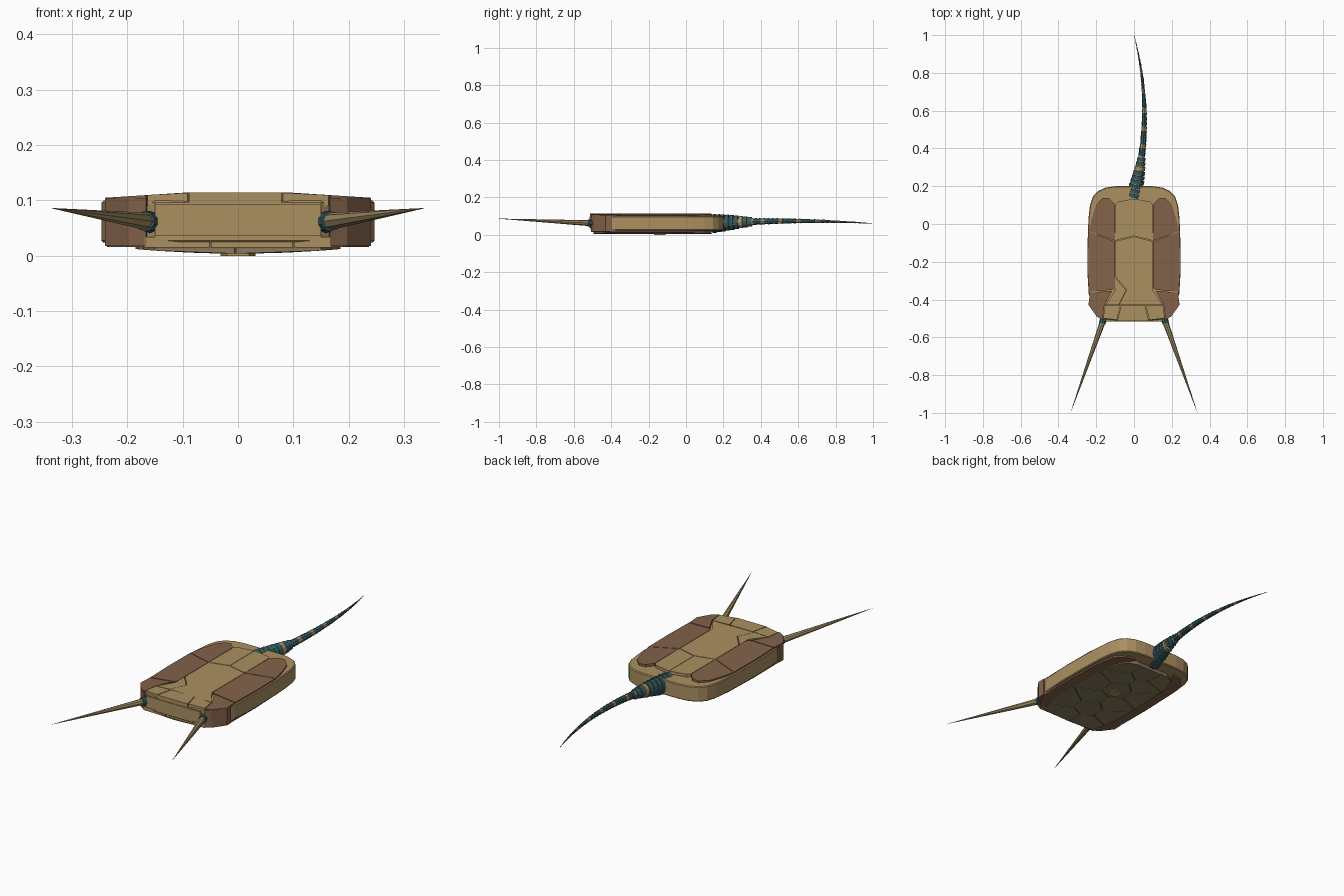
import bpy, bmesh, random
from mathutils import Vector, Matrix

if "Cube" in bpy.data.objects:
    bpy.data.objects.remove(bpy.data.objects["Cube"])


def material(name, rgb):
    m = bpy.data.materials.new(name)
    m.diffuse_color = (*rgb, 1)
    m.use_nodes = True
    m.node_tree.nodes["Principled BSDF"].inputs["Base Color"].default_value = m.diffuse_color
    return m


TAN = material("tan", (0.41, 0.28, 0.12))
BROWN = material("brown", (0.23, 0.125, 0.07))
UNDER = material("olive", (0.25, 0.2, 0.11))
TEAL = material("teal", (0.035, 0.11, 0.12))
HORN = material("horn", (0.36, 0.27, 0.13))


def finish(name, bm, mat):
    bmesh.ops.recalc_face_normals(bm, faces=bm.faces)
    me = bpy.data.meshes.new(name)
    bm.to_mesh(me)
    bm.free()
    me.materials.append(mat)
    ob = bpy.data.objects.new(name, me)
    bpy.context.collection.objects.link(ob)
    return ob


def slab(name, pts, low, high, mat, gap=0.0):
    """Polygon in plan, extruded between two heights (numbers or functions of x, y)."""
    pts = [Vector(p) for p in pts]
    c = sum(pts, Vector((0, 0))) / len(pts)
    pts = [p + (c - p).normalized() * gap for p in pts]
    bm = bmesh.new()
    rings = []
    for h in (low, high):
        rings.append([bm.verts.new((p.x, p.y, h(p.x, p.y) if callable(h) else h)) for p in pts])
    a, b = rings
    bm.faces.new(a)
    bm.faces.new(b)
    for i in range(len(a)):
        j = (i + 1) % len(a)
        bm.faces.new((a[i], a[j], b[j], b[i]))
    return finish(name, bm, mat)


def add_cone(bm, p0, p1, r0, r1, seg=10, tall=1.0):
    p0, p1 = Vector(p0), Vector(p1)
    d = p1 - p0
    m = (Matrix.Translation((p0 + p1) / 2) @ d.to_track_quat('Z', 'Y').to_matrix().to_4x4()
         @ Matrix.Diagonal((1, tall, 1, 1)))
    bmesh.ops.create_cone(bm, cap_ends=True, segments=seg, radius1=r0, radius2=r1,
                          depth=d.length, matrix=m)


def mirrored(pts, s):
    return [(s * x, y) for x, y in pts]


def dome(x, y):
    return 0.114 - max(0, abs(x) - 0.1) * 0.065


def belly(x, y):
    return 0.004 + 0.24 * x * x


# Body with rounded marginal wall
half = [(0.1, 0.2), (0.15, 0.193), (0.19, 0.175), (0.218, 0.145), (0.233, 0.1), (0.241, 0.03),
        (0.246, -0.1), (0.247, -0.25), (0.24, -0.37), (0.22, -0.43), (0.19, -0.47),
        (0.15, -0.505), (0.1, -0.51)]
outline = half + mirrored(half, -1)[::-1]
body = slab("body_wall", outline, 0.024, 0.1, TAN)
bev = body.modifiers.new("bevel", 'BEVEL')
bev.width = 0.004
bev.segments = 1
bev.limit_method = 'ANGLE'
bev.angle_limit = 1.0

# Central top plates
centre = {
    "rear_plate_left": [(-0.1, 0.105), (-0.085, 0.12), (0, 0.135), (0, -0.065), (-0.1, -0.09)],
    "rear_plate_right": [(0.1, 0.105), (0.085, 0.12), (0, 0.135), (0, -0.065), (0.1, -0.09)],
    "middle_plate": [(-0.1, -0.09), (0, -0.065), (0.1, -0.09), (0.1, -0.35), (0.155, -0.43),
                     (-0.08, -0.43), (-0.04, -0.35), (-0.1, -0.28)],
    "left_notch_plate": [(-0.1, -0.28), (-0.04, -0.35), (-0.08, -0.43), (-0.155, -0.43),
                         (-0.1, -0.35)],
    "front_plate_left": [(-0.155, -0.43), (-0.07, -0.43), (-0.09, -0.51), (-0.165, -0.5)],
    "front_plate_middle": [(-0.07, -0.43), (0.06, -0.43), (0.08, -0.513), (-0.09, -0.513)],
    "front_plate_right": [(0.06, -0.43), (0.155, -0.43), (0.165, -0.5), (0.08, -0.51)],
}
for name, pts in centre.items():
    slab(name, pts, 0.09, dome, TAN, 0.002)

# Brown side plates above, front corner blocks and lower margins
side = {
    "side_plate_rear": [(0.1, 0.105), (0.13, 0.138), (0.165, 0.14), (0.2, 0.105), (0.225, 0.03),
                        (0.238, -0.04), (0.1, -0.09)],
    "side_plate_middle": [(0.1, -0.09), (0.238, -0.04), (0.241, -0.2), (0.236, -0.36),
                          (0.115, -0.35), (0.1, -0.34)],
}
corner = [(0.115, -0.352), (0.236, -0.362), (0.24, -0.43), (0.197, -0.49), (0.166, -0.506),
          (0.155, -0.43)]
block = [(0.2, -0.395), (0.239, -0.395), (0.24, -0.43), (0.197, -0.49), (0.166, -0.508),
         (0.16, -0.44)]
margin = [(0.12, 0.15), (0.17, 0.145), (0.21, 0.1), (0.23, 0.0), (0.237, -0.2), (0.235, -0.4),
          (0.19, -0.48), (0.15, -0.49), (0.14, -0.2)]
for s, tag in ((-1, "left"), (1, "right")):
    for name, pts in side.items():
        slab(f"{name}_{tag}", mirrored(pts, s), 0.09, dome, BROWN, 0.002)
    slab(f"corner_plate_{tag}", mirrored(corner, s), 0.09, dome, BROWN, 0.002)
    slab(f"corner_block_{tag}", mirrored(block, s), 0.018, 0.104, BROWN)
    slab(f"lower_margin_{tag}", mirrored(margin, s), 0.016, 0.03, BROWN)

# Front face panel and lower lip
slab("front_panel", [(-0.15, -0.49), (0.15, -0.49), (0.15, -0.515), (-0.15, -0.515)], 0.036, 0.094, TAN)
for x0, x1, n in ((-0.17, -0.05, "left"), (-0.05, 0.1, "middle"), (0.1, 0.17, "right")):
    slab(f"lower_lip_{n}", [(x0, -0.47), (x1, -0.47), (x1, -0.507), (x0, -0.507)],
         0.015, 0.034, TAN, 0.0015)

# Underside mosaic: cells around seed points, cut from one outline
base_half = [(0.09, 0.135), (0.14, 0.11), (0.175, 0.03), (0.185, -0.2), (0.18, -0.4), (0.15, -0.495)]
base = base_half + mirrored(base_half, -1)[::-1]
slab("underside_base", base, lambda x, y: belly(x, y) + 0.004, 0.03, BROWN)
random.seed(4)
seeds = []
for row in range(6):
    cols = (-0.12, 0, 0.12) if row % 2 else (-0.07, 0.07)
    for x in cols:
        seeds.append(Vector((x + random.uniform(-.015, .015),
                             -0.44 + row * 0.105 + random.uniform(-.015, .015), 0)))
for i, a in enumerate(seeds):
    bm = bmesh.new()
    bm.faces.new([bm.verts.new((x, y, 0)) for x, y in base])
    for b in seeds:
        if b is not a:
            n = (b - a).normalized()
            bmesh.ops.bisect_plane(bm, geom=bm.verts[:] + bm.edges[:] + bm.faces[:],
                                   plane_co=(a + b) / 2 - n * 0.0015, plane_no=n, clear_outer=True)
    bm.faces.ensure_lookup_table()
    cell = [(v.co.x, v.co.y) for v in bm.faces[0].verts] if bm.faces else []
    bm.free()
    if len(cell) > 2:
        slab(f"underside_plate_{i + 1}", cell, belly, 0.02, UNDER)
slab("underside_boss", [(0.032, -0.14), (0.02, -0.11), (-0.02, -0.11), (-0.032, -0.14),
                        (-0.02, -0.17), (0.02, -0.17)], 0.0, 0.01, TAN)


# Tail: curved stack of tapering rings
def tail_point(y):
    t = (y - 0.15) / 0.85
    return Vector((0.22 * t * (1 - t), y, 0.06 + 0.055 * t * (1 - t)))


teal, tan = bmesh.new(), bmesh.new()
add_cone(tan, tail_point(0.145), tail_point(0.36), 0.038, 0.016, 12, 1.15)
n = 9
for i in range(n):
    y = 0.14 + i * 0.024
    r = 0.043 - 0.021 * (i / (n - 1)) ** 1.3
    add_cone(tan if i == 6 else teal, tail_point(y), tail_point(y + 0.02), r * 0.97, r, 12, 1.17)

y, i = 0.355, 0
while y < 0.97:
    step = 0.022 + 0.012 * (y - 0.35)
    r = 0.0195 * ((1.0 - y) / 0.645) ** 0.9
    add_cone(tan if i % 4 == 2 else teal, tail_point(y), tail_point(y + step),
             r * 0.84, r * 0.95, 8)
    y += step
    i += 1
add_cone(teal, tail_point(y - 0.01), tail_point(1.0), 0.0018, 0.0003, 8)
finish("tail_rings", teal, TEAL)
finish("tail_core_and_pale_rings", tan, TAN)

# Front spines with socket collars
for s, tag in ((-1, "left"), (1, "right")):
    root, tip = Vector((s * 0.158, -0.495, 0.061)), Vector((s * 0.336, -1.0, 0.086))
    bm = bmesh.new()
    add_cone(bm, root, tip, 0.0165, 0.0004, 8)
    finish(f"front_spine_{tag}", bm, HORN)
    bm = bmesh.new()
    add_cone(bm, root, root.lerp(tip, 0.06), 0.02, 0.0185, 10)
    finish(f"spine_collar_{tag}", bm, TEAL)
